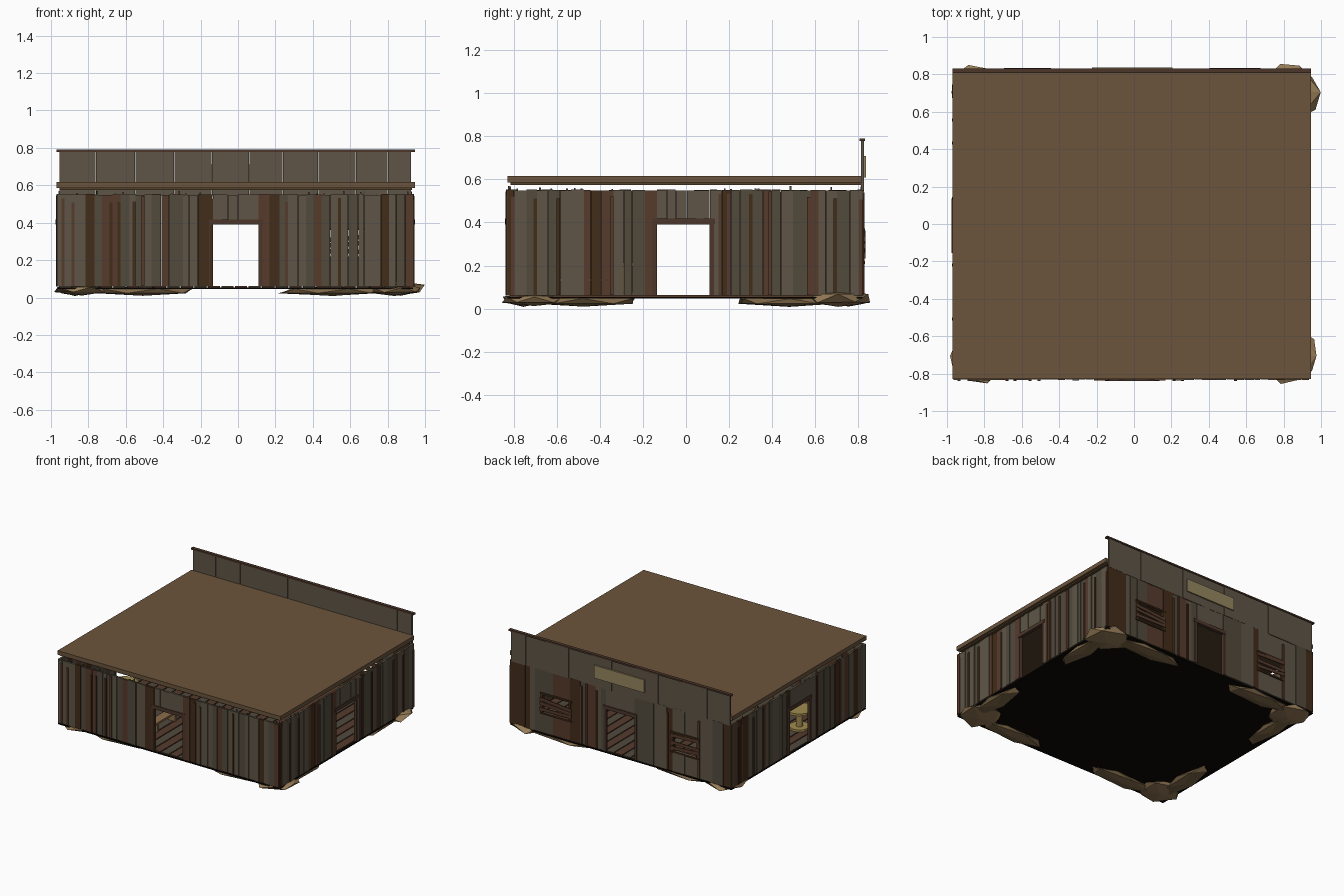
import bpy, bmesh, random
from math import pi, cos, sin
from mathutils import Matrix, Vector

if "Cube" in bpy.data.objects:
    bpy.data.objects.remove(bpy.data.objects["Cube"])

random.seed(4)
mats = {}


def mat(hexcol):
    if hexcol not in mats:
        m = bpy.data.materials.new("colour_" + hexcol)
        rgb = [(int(hexcol[i:i + 2], 16) / 255) ** 2.2 for i in (0, 2, 4)]
        m.diffuse_color = (*rgb, 1)
        m.use_nodes = True
        m.node_tree.nodes["Principled BSDF"].inputs["Base Color"].default_value = m.diffuse_color
        mats[hexcol] = m
    return mats[hexcol]


def finish(name, bm, hexcol):
    me = bpy.data.meshes.new(name)
    bm.to_mesh(me)
    bm.free()
    me.materials.append(mat(hexcol))
    ob = bpy.data.objects.new(name, me)
    bpy.context.collection.objects.link(ob)
    return ob


def boxes(name, items, hexcol):
    """One object from boxes (x0, x1, y0, y1, z0, z1[, tilt about y])."""
    bm = bmesh.new()
    for b in items:
        x0, x1, y0, y1, z0, z1 = b[:6]
        m = Matrix.Translation(((x0 + x1) / 2, (y0 + y1) / 2, (z0 + z1) / 2))
        if len(b) > 6:
            m = m @ Matrix.Rotation(b[6], 4, 'Y')
        m = m @ Matrix.Diagonal((x1 - x0, y1 - y0, z1 - z0, 1))
        bmesh.ops.create_cube(bm, size=1, matrix=m)
    return finish(name, bm, hexcol)


def stone(name, c, r, hexcol):
    """Flattened, faceted stone kept inside the footprint."""
    bm = bmesh.new()
    bmesh.ops.create_icosphere(bm, subdivisions=1, radius=1)
    for v in bm.verts:
        k = random.uniform(0.9, 1.1)
        p = Vector((c[i] + v.co[i] * r[i] * k for i in range(3)))
        p.x = max(-1, min(1, p.x))
        p.y = max(-0.865, min(0.865, p.y))
        p.z = max(0.008, p.z)
        v.co = p
    finish(name, bm, hexcol)


GREY, GREY2, BROWN, DARK, TRIM = "5f5648", "534b3f", "573d30", "44301f", "4d392e"
X0, X1, Y0, Y1 = -0.965, 0.935, -0.83, 0.82
ZB, ZT = 0.06, 0.55
DOOR = (-0.135, 0.11, 0.0, 0.41)


def wall(name, axis, pos, out, a0, a1, holes, wide=(0.03, 0.06)):
    """Plank wall along an axis; holes are (u0, u1, z0, z1)."""
    def b(u0, u1, d0, d1, z0, z1):
        d = sorted((pos + out * d0, pos + out * d1))
        return (u0, u1, *d, z0, z1) if axis == 'x' else (*d, u0, u1, z0, z1)

    groups = {GREY: [], GREY2: [], BROWN: [], DARK: []}
    stops = sorted([a0, a1] + [h[0] for h in holes] + [h[1] for h in holes])
    for s0, s1 in zip(stops, stops[1:]):
        hole = next((h for h in holes if h[0] <= (s0 + s1) / 2 <= h[1]), None)
        u = s0
        while u < s1 - 0.001:
            w = random.uniform(*wide)
            e = s1 if s1 - u - w < wide[0] * 0.7 else u + w
            col = random.choice([GREY, GREY, GREY2, GREY2, BROWN, DARK])
            if hole and hole[2] < ZB:
                col = GREY
            th = random.uniform(0.0, 0.006)
            top = ZT + random.uniform(-0.002, 0.003)
            if hole:
                spans = [(ZB, hole[2]), (hole[3], top)]
            else:
                spans = [(ZB, top)]
            for z0, z1 in spans:
                if z1 - z0 > 0.01:
                    groups[col].append(b(u + 0.0006, e - 0.0006, -0.012, th, z0, z1))
            # narrow cover strips and splintered tops
            if not hole and random.random() < 0.3:
                groups[random.choice([BROWN, DARK])].append(
                    b(e - 0.016, e, 0, 0.009, ZB + 0.002, ZT - random.uniform(0, 0.05)))
            if not hole and random.random() < 0.25:
                groups[GREY2].append(b(u + 0.01, u + 0.018, -0.01, -0.004, ZT - 0.03,
                                       ZT + random.uniform(0.005, 0.02)))
            u = e
    for i, (col, items) in enumerate(groups.items()):
        if items:
            boxes(f"{name}_planks_{i + 1}", items, col)
    # door frame
    d0, d1, _, dz = DOOR
    boxes(name + "_door_frame", [
        b(d0 - 0.02, d1 + 0.025, -0.016, 0.01, dz - 0.02, dz + 0.008),
        b(d0 - 0.02, d0, -0.016, 0.008, ZB, dz - 0.02),
        b(d1, d1 + 0.02, -0.016, 0.008, ZB, dz - 0.02)], TRIM)


WINDOWS = [(-0.68, -0.46, 0.22, 0.36), (0.42, 0.66, 0.22, 0.36)]
wall("front_wall", 'x', Y0, -1, X0, X1, [DOOR])
wall("back_wall", 'x', Y1, 1, X0, X1, [DOOR] + WINDOWS, (0.04, 0.12))
wall("left_wall", 'y', X0, -1, Y0, Y1, [DOOR])
wall("right_wall", 'y', X1, 1, Y0, Y1, [DOOR])

# windows: frames and crooked boards nailed across
for n, (u0, u1, z0, z1) in enumerate(WINDOWS):
    side = ("left", "right")[n]
    boxes(side + "_window_frame", [
        (u0 - 0.01, u0 + 0.008, 0.805, 0.83, z0, z1),
        (u1 - 0.008, u1 + 0.01, 0.805, 0.83, z0, z1),
        (u0 - 0.015, u1 + 0.015, 0.805, 0.832, z0 - 0.012, z0),
        (u0 - 0.015, u1 + 0.015, 0.805, 0.832, z1, z1 + 0.012)], DARK)
    heights = ([0.02, 0.055, 0.115], [0.015, 0.05, 0.08])[n]
    boxes(side + "_window_boards", [
        (u0 - 0.015, u1 + 0.015, 0.826, 0.834, z0 + h, z0 + h + 0.024,
         random.uniform(-0.09, 0.09)) for h in heights], BROWN)

# roof slab with a recessed lower edge
boxes("roof", [(-0.97, 0.945, -0.83, 0.815, 0.585, 0.617)], "6b553e")
boxes("roof_underside", [(-0.955, 0.93, -0.815, 0.815, 0.575, 0.585)], "54432f")

# false front above the back wall, with panel seams, cap and blank sign
edges = [-0.955, -0.76, -0.55, -0.34, -0.14, 0.06, 0.24, 0.43, 0.63, 0.8, 0.925]
boxes("parapet_panels", [(a + 0.001, c - 0.001, 0.812, 0.824 + 0.003 * (i % 2), 0.545, 0.78)
                         for i, (a, c) in enumerate(zip(edges, edges[1:]))], GREY)
boxes("parapet_cap", [(-0.97, 0.945, 0.806, 0.832, 0.778, 0.79)], TRIM)
boxes("sign_board", [(-0.225, 0.205, 0.824, 0.836, 0.61, 0.71)], "93845f")

# floor: dark base with boards on top
boxes("floor_base", [(X0, X1, Y0, Y1, 0.046, 0.054)], "12100d")
n = 26
w = (X1 - X0 - 0.02) / n
for k, col in enumerate((GREY2, BROWN)):
    boxes(f"floor_boards_{k + 1}", [
        (X0 + 0.01 + i * w, X0 + 0.01 + i * w + w - 0.008, Y0 + 0.01, Y1 - 0.01, 0.054, 0.062)
        for i in range(n) if i % 2 == k], col)

# foundation stones: one at each corner, a long one along each side of it
for sx in (-1, 1):
    for sy in (-1, 1):
        tag = ("front" if sy < 0 else "back") + ("_left" if sx < 0 else "_right")
        big = 0.012 if (sx, sy) == (1, 1) else 0
        stone(tag + "_corner_stone", (sx * 0.835, sy * 0.705, 0.042 + big / 2),
              (0.172, 0.163, 0.03 + big), "947a57")
        stone(tag + "_long_stone", (sx * 0.51, sy * 0.755, 0.035), (0.3, 0.075, 0.026), "7d6749")
        stone(tag + "_side_stone", (sx * 0.87, sy * 0.48, 0.035), (0.075, 0.26, 0.026), "7d6749")

# interior: round table and a low bench, clear of the door lines
bm = bmesh.new()
for r, z, h in ((0.10, 0.205, 0.018), (0.025, 0.13, 0.14), (0.075, 0.07, 0.016)):
    bmesh.ops.create_cone(bm, cap_ends=True, segments=12, radius1=r, radius2=r, depth=h,
                          matrix=Matrix.Translation((-0.78, -0.28, z)))
finish("round_table", bm, "a08a50")
boxes("bench", [(-0.36, -0.29, -0.6, -0.3, 0.125, 0.14),
                (-0.355, -0.295, -0.57, -0.55, 0.062, 0.125),
                (-0.355, -0.295, -0.35, -0.33, 0.062, 0.125)], "8a6d4c")
